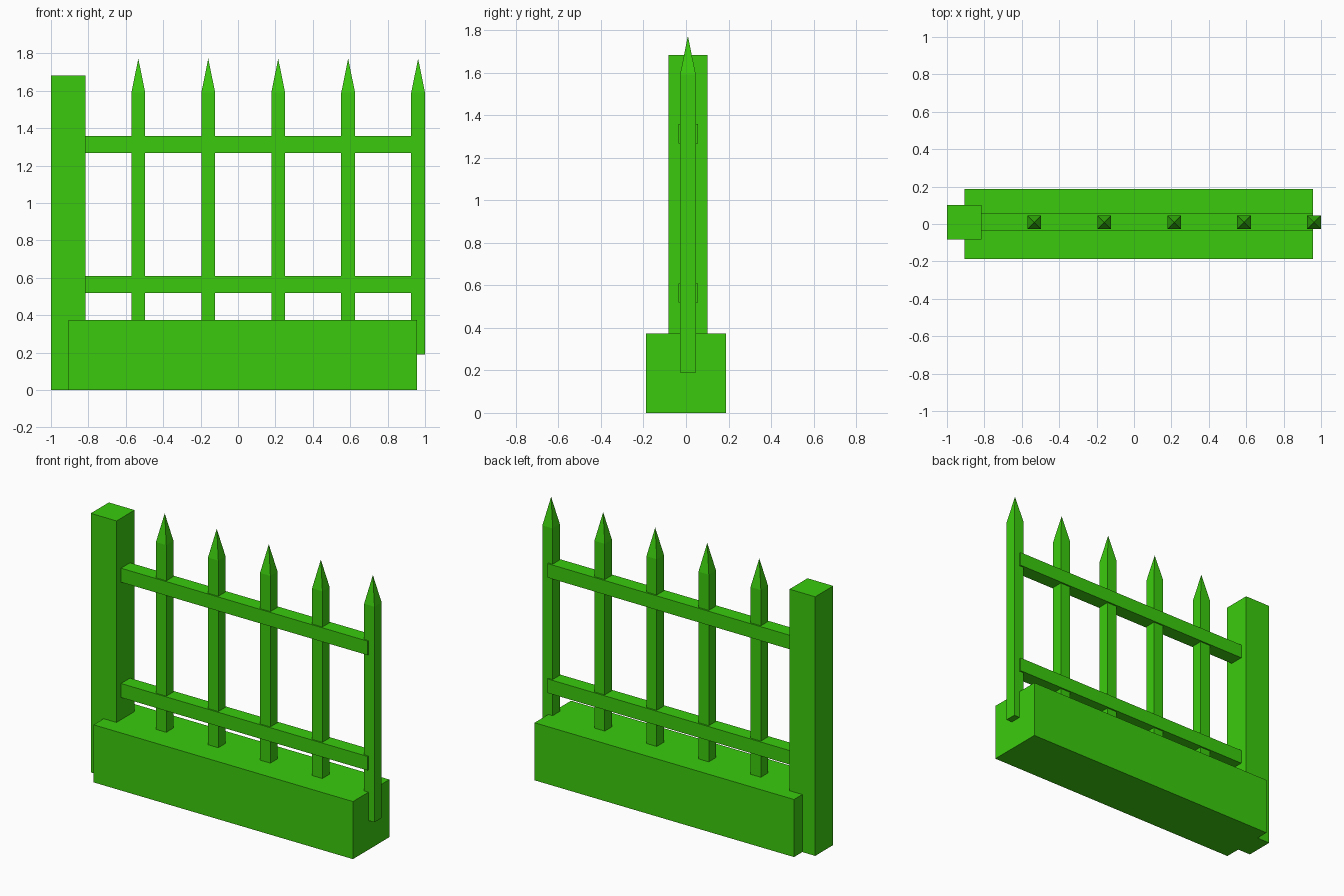
import bpy
import bmesh

cube = bpy.data.objects.get("Cube")
if cube:
    bpy.data.objects.remove(cube, do_unlink=True)

green = bpy.data.materials.new("bright_green")
green.use_nodes = True
green.diffuse_color = (0.042, 0.60, 0.004, 1)
green.node_tree.nodes["Principled BSDF"].inputs["Base Color"].default_value = green.diffuse_color


def box(name, low, high, tip=None):
    """Flat-faced box between two corners, optionally with a pointed top."""
    bm = bmesh.new()
    bmesh.ops.create_cube(bm, size=1)
    for v in bm.verts:
        v.co = [low[i] if v.co[i] < 0 else high[i] for i in range(3)]
    if tip:
        top = max(bm.faces, key=lambda f: f.calc_center_median().z)
        apex = bmesh.ops.poke(bm, faces=[top])["verts"][0]
        apex.co.z = tip
    bmesh.ops.recalc_face_normals(bm, faces=bm.faces)
    mesh = bpy.data.meshes.new(name)
    bm.to_mesh(mesh)
    bm.free()
    mesh.materials.append(green)
    obj = bpy.data.objects.new(name, mesh)
    bpy.context.collection.objects.link(obj)
    return obj


# Low wall and end post
box("base_wall", (-0.907, -0.187, 0), (0.957, 0.187, 0.374))
box("end_post", (-1, -0.083, 0), (-0.815, 0.102, 1.683))

# Horizontal rails
for name, z in (("lower_rail", 0.518), ("upper_rail", 1.267)):
    box(name, (-0.83, -0.036, z), (0.957, 0.056, z + 0.091))

# Pointed pickets
half, mid_y = 0.037, 0.009
for i in range(5):
    x = -0.533 + i * 0.374
    box(f"picket_{i + 1}", (x - half, mid_y - half, 0.19),
        (x + half, mid_y + half, 1.59), tip=1.772)
